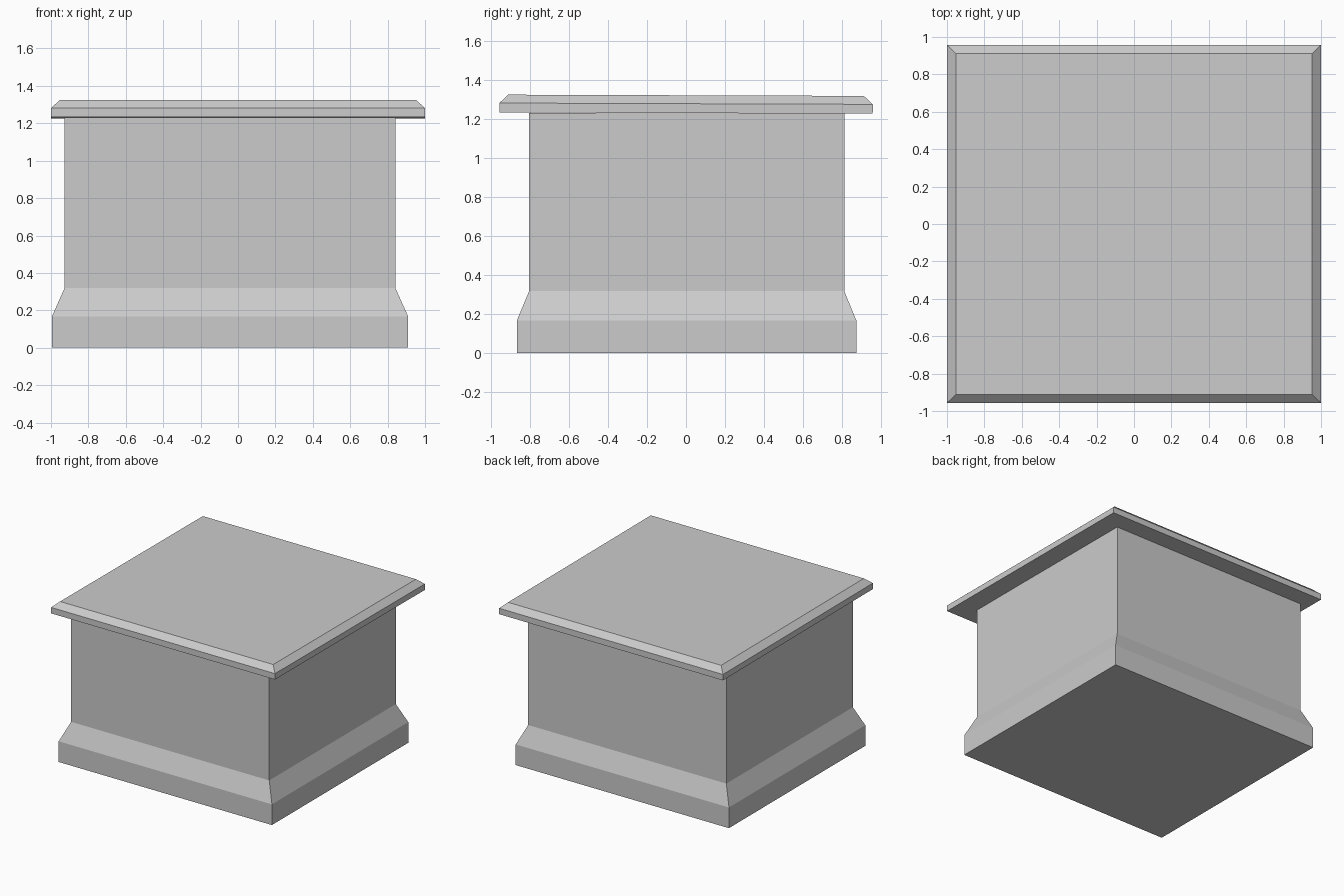
import bpy, bmesh

if "Cube" in bpy.data.objects:
    bpy.data.objects.remove(bpy.data.objects["Cube"])


def stacked(name, rings):
    """Closed solid through rectangles (x0, x1, y0, y1, z), listed bottom to top."""
    bm = bmesh.new()
    loops = [[bm.verts.new((x, y, z)) for x, y in ((a, c), (b, c), (b, d), (a, d))]
             for a, b, c, d, z in rings]
    for low, high in zip(loops, loops[1:]):
        for i in range(4):
            j = (i + 1) % 4
            bm.faces.new((low[i], low[j], high[j], high[i]))
    bm.faces.new(loops[0][::-1])
    bm.faces.new(loops[-1])
    mesh = bpy.data.meshes.new(name)
    bm.to_mesh(mesh)
    bm.free()
    ob = bpy.data.objects.new(name, mesh)
    bpy.context.collection.objects.link(ob)
    return ob


# Pedestal: plinth, sloped skirting and straight shaft, slightly off centre
plinth = (-0.995, 0.91, -0.867, 0.873)
shaft = (-0.928, 0.842, -0.804, 0.811)
stacked("pedestal", [(*plinth, 0), (*plinth, 0.167), (*shaft, 0.318), (*shaft, 1.231)])

# Cap slab with bevelled top edge, leaning very slightly to the back
edge = (-1, 1, -0.957, 0.957)
top = (-0.952, 0.952, -0.911, 0.911)
cap = stacked("cap_slab", [(*edge, 0), (*edge, 0.048), (*top, 0.091)])
cap.location.z = 1.23
cap.rotation_euler.x = -0.0035
